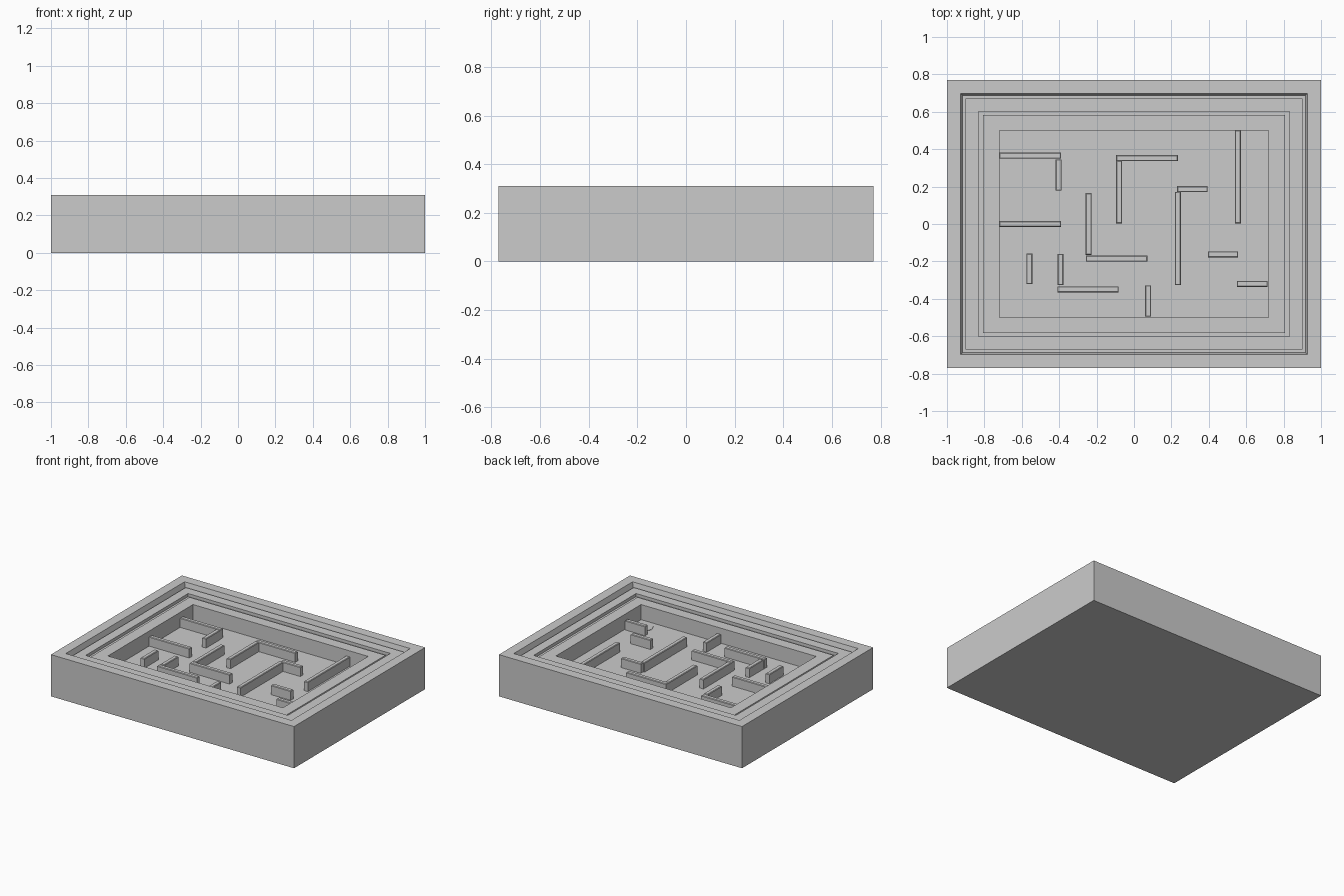
import bpy, bmesh
from math import cos, sin, pi

if "Cube" in bpy.data.objects:
    bpy.data.objects.remove(bpy.data.objects["Cube"])


def make(name, verts, faces):
    me = bpy.data.meshes.new(name)
    me.from_pydata(verts, [], faces)
    bm = bmesh.new()
    bm.from_mesh(me)
    bmesh.ops.recalc_face_normals(bm, faces=bm.faces)
    bm.to_mesh(me)
    bm.free()
    ob = bpy.data.objects.new(name, me)
    bpy.context.collection.objects.link(ob)
    return ob


def lofted(name, rings):
    """Closed solid through a stack of rings with equal point counts."""
    n = len(rings[0])
    verts = [p for r in rings for p in r]
    faces = [(i * n + j, i * n + (j + 1) % n, (i + 1) * n + (j + 1) % n, (i + 1) * n + j)
             for i in range(len(rings) - 1) for j in range(n)]
    last = (len(rings) - 1) * n
    faces += [tuple(range(n)), tuple(range(last, last + n))]
    return make(name, verts, faces)


def rect(cx, cy, hx, hy, z):
    return [(cx - hx, cy - hy, z), (cx + hx, cy - hy, z),
            (cx + hx, cy + hy, z), (cx - hx, cy + hy, z)]


FLOOR, WALL_TOP, T = 0.16, 0.23, 0.016

# Tray: outer box, stepped rim with two narrow grooves, sunken floor
profile = [(1.0, 0.77, 0.0), (1.0, 0.77, 0.31), (0.928, 0.698, 0.31),
           (0.916, 0.688, 0.27), (0.90, 0.672, 0.27), (0.90, 0.672, 0.285),
           (0.832, 0.602, 0.285), (0.832, 0.602, 0.262), (0.806, 0.582, 0.262),
           (0.806, 0.582, 0.272), (0.72, 0.50, 0.272), (0.72, 0.50, FLOOR)]
lofted("tray", [rect(0, 0, hx, hy, z) for hx, hy, z in profile])


def maze_wall(i, x0, y0, x1, y1):
    cx, cy = (x0 + x1) / 2, (y0 + y1) / 2
    hx, hy = max((x1 - x0) / 2, T), max((y1 - y0) / 2, T)
    lofted(f"maze_wall_{i}", [rect(cx, cy, hx, hy, FLOOR - 0.002),
                              rect(cx, cy, hx, hy, WALL_TOP - 0.004),
                              rect(cx, cy, hx - 0.004, hy - 0.004, WALL_TOP)])


# Maze walls as centre lines: running left-right (x0, x1, y), then front-back (x, y0, y1)
across = [(-0.72, -0.39, 0.365), (-0.095, 0.235, 0.352), (0.23, 0.393, 0.187),
          (-0.72, -0.39, 0.0), (-0.257, 0.072, -0.185), (-0.41, -0.082, -0.35),
          (0.395, 0.557, -0.162), (0.55, 0.715, -0.32)]
along = [(-0.403, 0.178, 0.345), (-0.08, 0.003, 0.338), (0.556, 0.003, 0.50),
         (0.235, -0.327, 0.172), (-0.243, -0.165, 0.165), (-0.56, -0.322, -0.158),
         (-0.393, -0.327, -0.16), (0.075, -0.495, -0.328)]
walls = [(x0, y, x1, y) for x0, x1, y in across] + [(x, y0, x, y1) for x, y0, y1 in along]
for i, w in enumerate(walls):
    maze_wall(i, *w)

# Octagonal goal marker on the floor
lofted("goal_marker", [[(0.638 + 0.07 * cos(k * pi / 4), -0.41 + 0.07 * sin(k * pi / 4), z)
                        for k in range(8)] for z in (FLOOR - 0.002, FLOOR + 0.003)])
